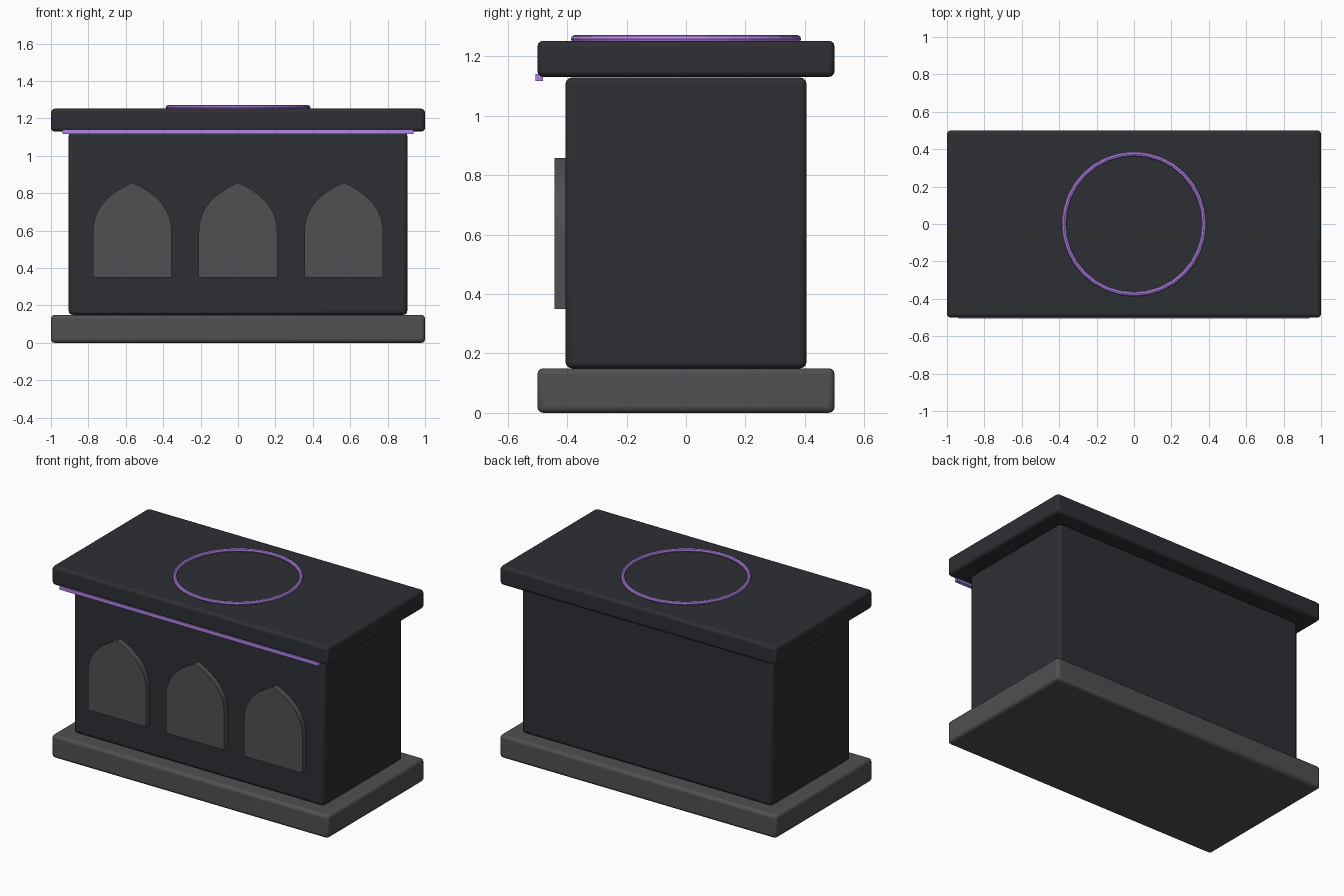
import bpy
import math

if "Cube" in bpy.data.objects:
    bpy.data.objects.remove(bpy.data.objects["Cube"])


def material(name, rgb):
    m = bpy.data.materials.new(name)
    m.diffuse_color = (*rgb, 1)
    m.use_nodes = True
    m.node_tree.nodes["Principled BSDF"].inputs["Base Color"].default_value = m.diffuse_color
    return m


DARK = material("dark_stone", (0.027, 0.028, 0.034))
GREY = material("grey_stone", (0.08, 0.078, 0.086))
PURPLE = material("purple_trim", (0.45, 0.23, 0.80))


def box(name, x, y, z, mat, bevel=0.0):
    """Box from (min, max) ranges, with optional rounded edges."""
    bpy.ops.mesh.primitive_cube_add(
        size=1, location=[(a + b) / 2 for a, b in (x, y, z)])
    ob = bpy.context.object
    ob.name = name
    ob.scale = [b - a for a, b in (x, y, z)]
    bpy.ops.object.transform_apply(location=False, rotation=False, scale=True)
    ob.data.materials.append(mat)
    if bevel:
        mod = ob.modifiers.new("Bevel", 'BEVEL')
        mod.width = bevel
        mod.segments = 3
        bpy.ops.object.shade_smooth_by_angle(angle=math.radians(30))
    return ob


def arch_panel(name, cx):
    """Raised panel with a pointed arch, extruded along y."""
    half, bottom, spring, shoulder, apex = 0.21, 0.35, 0.595, 0.765, 0.857
    steps = 10
    right = [(half, bottom)]
    for i in range(steps + 1):
        t = i / steps
        right.append((half * (1 - t * t),
                      spring * (1 - t) ** 2 + 2 * shoulder * t * (1 - t) + apex * t * t))
    outline = right + [(-x, z) for x, z in reversed(right[:-1])]
    n = len(outline)
    front, back = -0.443, -0.39
    verts = [(x, y, z) for y in (front, back) for x, z in outline]
    faces = [tuple(range(n)), tuple(range(2 * n - 1, n - 1, -1))]
    faces += [(i, i + n, (i + 1) % n + n, (i + 1) % n) for i in range(n)]
    mesh = bpy.data.meshes.new(name)
    mesh.from_pydata(verts, [], faces)
    mesh.materials.append(GREY)
    ob = bpy.data.objects.new(name, mesh)
    ob.location.x = cx
    bpy.context.collection.objects.link(ob)


# Stacked slabs
box("base_plinth", (-1, 1), (-0.5, 0.5), (0, 0.15), GREY, 0.02)
box("altar_body", (-0.905, 0.905), (-0.405, 0.405), (0.15, 1.128), DARK, 0.02)
box("top_slab", (-1, 1), (-0.5, 0.5), (1.13, 1.252), DARK, 0.02)

# Trim strip under the front edge of the slab
box("front_trim", (-0.937, 0.937), (-0.506, -0.481), (1.117, 1.14), PURPLE)

# Arched panels on the front
for i, cx in enumerate((-0.565, 0, 0.565)):
    arch_panel(f"arch_panel_{i + 1}", cx)

# Ring on the top
bpy.ops.mesh.primitive_torus_add(
    major_segments=32, minor_segments=8, major_radius=0.375,
    minor_radius=0.0125, location=(0, 0, 1.2585))
ring = bpy.context.object
ring.name = "top_ring"
ring.data.materials.append(PURPLE)
